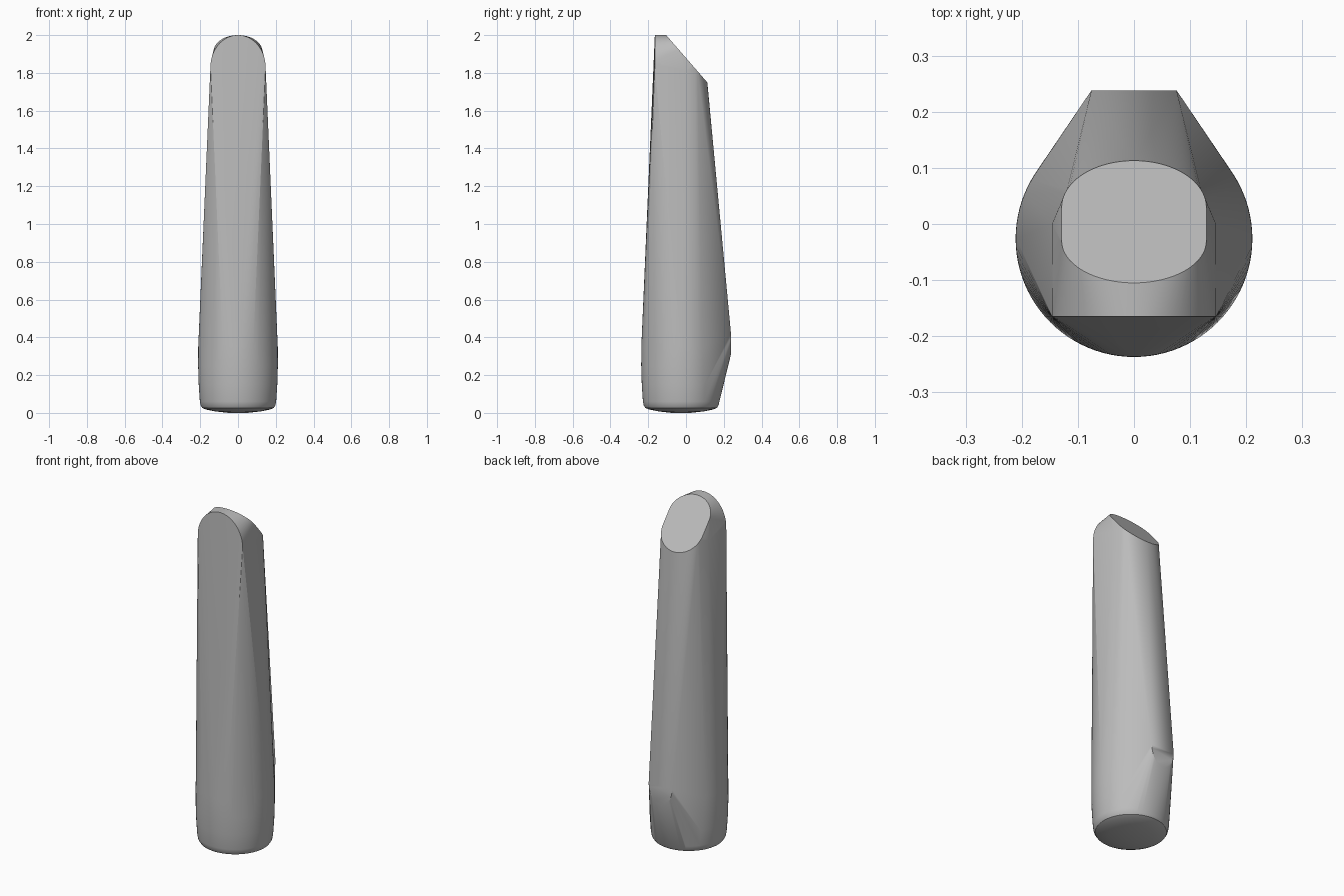
import bpy, bmesh
from math import sin, cos, pi, radians

if "Cube" in bpy.data.objects:
    bpy.data.objects.remove(bpy.data.objects["Cube"])

STEPS = 96


def ring(radius, z, centre_y=-0.026):
    """Horizontal circle of the round lower body."""
    return [(radius * cos(2 * pi * i / STEPS),
             centre_y + radius * sin(2 * pi * i / STEPS), z) for i in range(STEPS)]


def arc(count=32):
    return [pi * i / count for i in range(count + 1)]


def cut_height(y):
    """Height of the slanted top cut."""
    return 2.0 - (y + 0.105) * 1.15


points = []
# Rounded base and slightly swelling lower body
for radius, z in [(0.05, 0), (0.12, 0.008), (0.17, 0.018), (0.19, 0.027),
                  (0.198, 0.04), (0.202, 0.06), (0.208, 0.15),
                  (0.211, 0.25), (0.2105, 0.35)]:
    points += ring(radius, z)

# Thumb ridge at the back, with a rounded lower end
points += [(0.076 * cos(a), 0.238, 0.42 - 0.11 * sin(a)) for a in arc(16)]

# Arched front edge of the tip
points += [(0.146 * cos(a), -0.165, 1.83 + 0.17 * sin(a)) for a in arc()]

# Slanted oval cut: front half follows the arch, back half is round
for a in arc():
    for y in (-0.03 - 0.075 * sin(a), 0.03 + 0.083 * sin(a)):
        points.append((0.129 * cos(a), y, cut_height(y)))

# Straight sides below the cut
points += [(s * 0.146, y, 1.81) for s in (-1, 1) for y in (-0.12, 0.0)]

# Skin the whole body as one taut surface
bm = bmesh.new()
for p in points:
    bm.verts.new(p)
bmesh.ops.remove_doubles(bm, verts=bm.verts, dist=0.0005)
hull = bmesh.ops.convex_hull(bm, input=bm.verts)
loose = [v for v in bm.verts if not v.link_faces]
bmesh.ops.delete(bm, geom=loose, context='VERTS')
bmesh.ops.dissolve_limit(bm, angle_limit=radians(0.4), verts=bm.verts, edges=bm.edges)
bmesh.ops.recalc_face_normals(bm, faces=bm.faces)

mesh = bpy.data.meshes.new("handle_body")
bm.to_mesh(mesh)
bm.free()
body = bpy.data.objects.new("handle_body", mesh)
bpy.context.collection.objects.link(body)

# Plain grey finish
grey = bpy.data.materials.new("light_grey")
grey.use_nodes = True
colour = (0.5, 0.5, 0.5, 1)
grey.diffuse_color = colour
grey.node_tree.nodes["Principled BSDF"].inputs["Base Color"].default_value = colour
mesh.materials.append(grey)

bpy.context.view_layer.objects.active = body
body.select_set(True)
bpy.ops.object.shade_smooth_by_angle(angle=radians(25))
